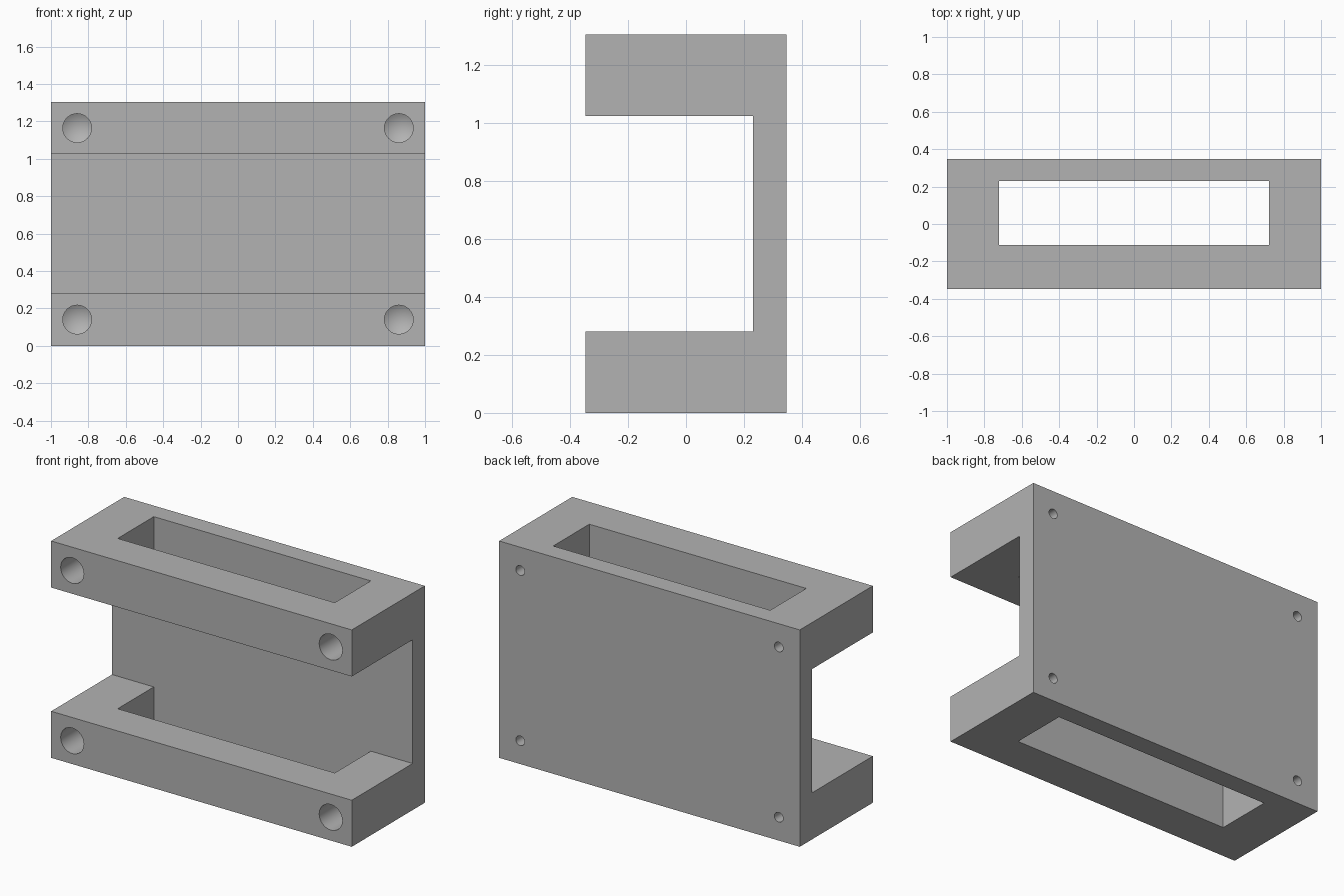
import bpy, bmesh, math
from mathutils import Vector

W, D, H = 2.0, 0.694, 1.304      # overall size
RAIL = 0.28                      # height of top and bottom rails
WALL = 0.231                     # inner face of the back plate

old = bpy.data.objects.get("Cube")
if old:
    bpy.data.objects.remove(old)

grey = bpy.data.materials.new("matte grey")
grey.use_nodes = True
colour = (0.45, 0.45, 0.45, 1)
grey.diffuse_color = colour
grey.node_tree.nodes["Principled BSDF"].inputs["Base Color"].default_value = colour


def add_object(name, bm):
    bmesh.ops.recalc_face_normals(bm, faces=bm.faces)
    mesh = bpy.data.meshes.new(name)
    bm.to_mesh(mesh)
    bm.free()
    mesh.materials.append(grey)
    obj = bpy.data.objects.new(name, mesh)
    bpy.context.scene.collection.objects.link(obj)
    return obj


def box(name, low, high):
    bm = bmesh.new()
    bmesh.ops.create_cube(bm, size=1)
    low, high = Vector(low), Vector(high)
    bmesh.ops.scale(bm, vec=high - low, verts=bm.verts)
    bmesh.ops.translate(bm, vec=(low + high) / 2, verts=bm.verts)
    return add_object(name, bm)


def drill(name, x, z, radius, start, depth, direction):
    """Round bit with a pointed tip, entering along y."""
    tip = depth + radius * 0.6
    profile = [(0, -0.05), (radius, -0.05), (radius, depth), (0, tip)]
    bm = bmesh.new()
    verts = [bm.verts.new((r, start + direction * d, 0)) for r, d in profile]
    edges = [bm.edges.new(pair) for pair in zip(verts, verts[1:])]
    bmesh.ops.spin(bm, geom=verts + edges, cent=(0, 0, 0), axis=(0, 1, 0),
                   angle=math.tau, steps=32)
    bmesh.ops.remove_doubles(bm, verts=bm.verts, dist=0.0001)
    bmesh.ops.translate(bm, vec=(x, 0, z), verts=bm.verts)
    return add_object(name, bm)


# Solid block that becomes the bracket
bracket = box("bracket_body", (-W / 2, -D / 2, 0), (W / 2, D / 2, H))

# Open channel between the rails, and the window through both rails
cutters = [
    box("channel_cutter", (-1.2, -0.5, RAIL), (1.2, WALL, H - RAIL)),
    box("window_cutter", (-0.722, -0.112, -0.1), (0.722, WALL, H + 0.1)),
]

# Wide screw holes in the front and small pilot holes in the back
for x in (-0.86, 0.86):
    for z in (0.14, H - 0.14):
        cutters.append(drill("screw_hole_cutter", x, z, 0.077, -D / 2, 0.4, 1))
        cutters.append(drill("pilot_hole_cutter", x, z, 0.029, D / 2, 0.12, -1))

for cutter in cutters:
    cutter.hide_render = True
    mod = bracket.modifiers.new(cutter.name, "BOOLEAN")
    mod.operation = "DIFFERENCE"
    mod.solver = "EXACT"
    mod.object = cutter

# Bake the cuts and discard the cutters
graph = bpy.context.evaluated_depsgraph_get()
result = bpy.data.meshes.new_from_object(bracket.evaluated_get(graph))
bracket.modifiers.clear()
bracket.data = result
for cutter in cutters:
    bpy.data.objects.remove(cutter)

# Smooth hole walls, crisp block edges
bpy.ops.object.select_all(action="DESELECT")
bracket.select_set(True)
bpy.context.view_layer.objects.active = bracket
bpy.ops.object.shade_smooth_by_angle(angle=math.radians(30))
